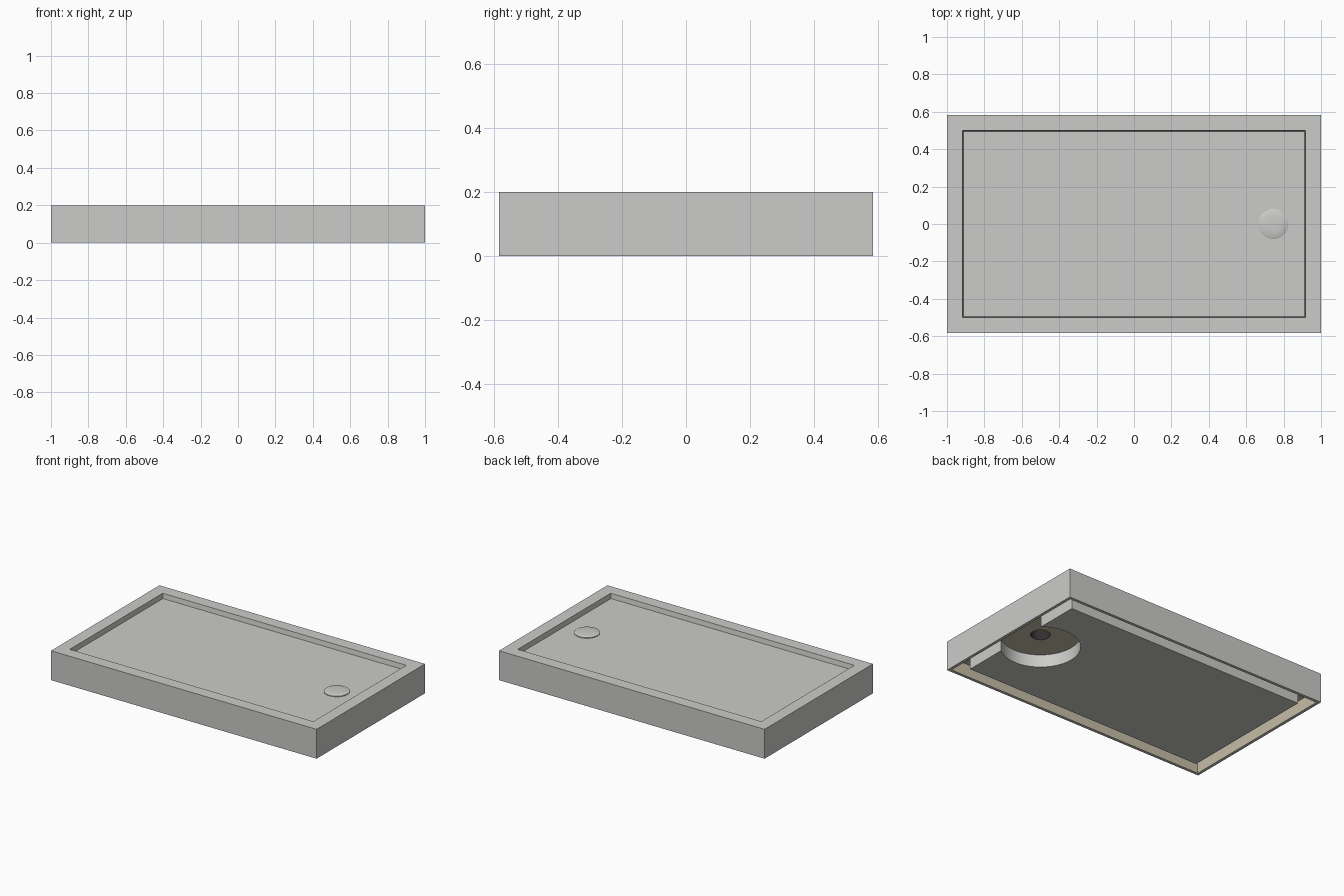
import bpy, bmesh, math

cube = bpy.data.objects.get("Cube")
if cube:
    bpy.data.objects.remove(cube, do_unlink=True)


def material(name, rgb):
    m = bpy.data.materials.new(name)
    m.use_nodes = True
    m.diffuse_color = (*rgb, 1)
    m.node_tree.nodes["Principled BSDF"].inputs["Base Color"].default_value = (*rgb, 1)
    return m


GREY = material("pale grey", (0.6, 0.6, 0.585))
TAN = material("underside tan", (0.56, 0.51, 0.38))
DARK = material("drain black", (0.03, 0.03, 0.03))

HALF_X, HALF_Y, HEIGHT = 1.0, 0.583, 0.2
CEILING = 0.085
DRAIN_X = 0.745


def finish(name, bm, mats):
    bmesh.ops.recalc_face_normals(bm, faces=bm.faces[:])
    mesh = bpy.data.meshes.new(name)
    bm.to_mesh(mesh)
    bm.free()
    for m in mats:
        mesh.materials.append(m)
    ob = bpy.data.objects.new(name, mesh)
    bpy.context.collection.objects.link(ob)
    return ob


def stacked_rectangles(name, rings, mats, rule=lambda i: 0):
    """Join rectangles (inset from the outer edge, height) and cap both ends."""
    bm = bmesh.new()
    loops = []
    for inset, z in rings:
        x, y = HALF_X - inset, HALF_Y - inset
        loops.append([bm.verts.new((sx * x, sy * y, z))
                      for sx, sy in ((-1, -1), (1, -1), (1, 1), (-1, 1))])
    bm.faces.new(loops[0]).material_index = rule(0)
    for i in range(len(loops) - 1):
        a, b = loops[i], loops[i + 1]
        for k in range(4):
            n = (k + 1) % 4
            bm.faces.new((a[k], a[n], b[n], b[k])).material_index = rule(i + 1)
    bm.faces.new(loops[-1]).material_index = rule(len(loops))
    return finish(name, bm, mats)


def cut_cylinder(target, name, radius, z0, z1, mat):
    bm = bmesh.new()
    bmesh.ops.create_cone(bm, cap_ends=True, segments=64, radius1=radius,
                          radius2=radius, depth=z1 - z0)
    bmesh.ops.translate(bm, verts=bm.verts[:], vec=(DRAIN_X, 0, (z0 + z1) / 2))
    cutter = finish(name, bm, [mat])
    cutter.hide_render = True
    cutter.hide_viewport = True
    cutter.display_type = 'WIRE'
    mod = target.modifiers.new("drain cut", 'BOOLEAN')
    mod.operation = 'DIFFERENCE'
    mod.solver = 'EXACT'
    mod.material_mode = 'TRANSFER'
    mod.object = cutter
    # Apply the cut and drop the cutter
    bpy.context.view_layer.update()
    graph = bpy.context.evaluated_depsgraph_get()
    mesh = bpy.data.meshes.new_from_object(target.evaluated_get(graph))
    target.modifiers.clear()
    target.data = mesh
    bpy.data.objects.remove(cutter, do_unlink=True)


# Tray shell: hollow skirt below, shallow basin above
shell = stacked_rectangles(
    "tray_shell",
    [(0.02, CEILING), (0.02, 0), (0, 0), (0, HEIGHT), (0.083, HEIGHT), (0.088, 0.167)],
    [GREY, TAN], lambda i: 1 if i < 2 else 0)
cut_cylinder(shell, "drain_hole_cutter", 0.06, 0.05, 0.155, DARK)

# Support board under the basin, cut away around the drain
board = stacked_rectangles("support_board", [(0.1, 0), (0.1, CEILING + 0.01)], [GREY])
cut_cylinder(board, "drain_recess_cutter", 0.245, -0.1, 0.2, GREY)

# Domed drain cover, turned from a short profile
bm = bmesh.new()
profile = [(0.08, 0.16), (0.08, 0.172), (0.074, 0.175), (0.04, 0.178), (0, 0.179)]
verts = [bm.verts.new((r, 0, z)) for r, z in profile]
edges = [bm.edges.new(pair) for pair in zip(verts, verts[1:])]
bmesh.ops.spin(bm, geom=verts + edges, cent=(0, 0, 0), axis=(0, 0, 1),
               angle=math.tau, steps=48)
bmesh.ops.remove_doubles(bm, verts=bm.verts[:], dist=0.0001)
bmesh.ops.translate(bm, verts=bm.verts[:], vec=(DRAIN_X, 0, 0))
cover = finish("drain_cover", bm, [GREY])

for ob in (cover, board, shell):
    bpy.ops.object.select_all(action='DESELECT')
    ob.select_set(True)
    bpy.context.view_layer.objects.active = ob
    bpy.ops.object.shade_smooth_by_angle(angle=math.radians(30))
